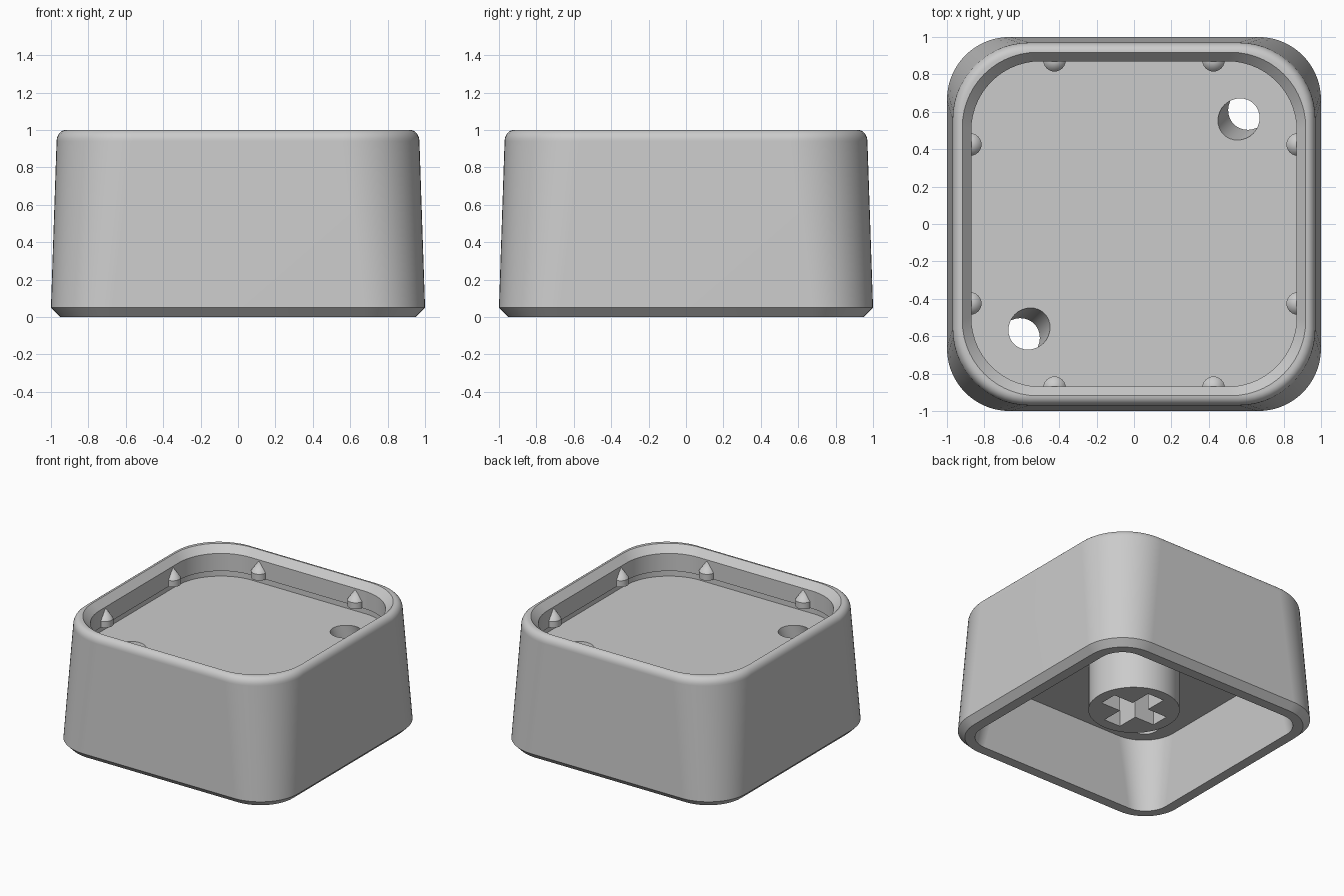
import bpy, bmesh, math
from mathutils import Vector

cube = bpy.data.objects.get("Cube")
if cube:
    bpy.data.objects.remove(cube, do_unlink=True)

grey = bpy.data.materials.new("plain grey")
grey.use_nodes = True
tone = (0.6, 0.6, 0.6, 1)
grey.diffuse_color = tone
grey.node_tree.nodes["Principled BSDF"].inputs["Base Color"].default_value = tone

FLOOR, CEILING, STEM_BASE = 0.755, 0.545, 0.18
LIP = 0.805
CORNER = 14


def finish(bm, name, helper=False):
    bmesh.ops.recalc_face_normals(bm, faces=bm.faces)
    mesh = bpy.data.meshes.new(name)
    bm.to_mesh(mesh)
    bm.free()
    obj = bpy.data.objects.new(name, mesh)
    bpy.context.collection.objects.link(obj)
    mesh.materials.append(grey)
    obj.hide_render = helper
    return obj


def smooth(obj):
    bpy.ops.object.select_all(action="DESELECT")
    obj.select_set(True)
    bpy.context.view_layer.objects.active = obj
    bpy.ops.object.shade_smooth_by_angle(angle=math.radians(25))


def cut(obj, cutter):
    mod = obj.modifiers.new("cut", "BOOLEAN")
    mod.operation, mod.solver, mod.object = "DIFFERENCE", "EXACT", cutter
    bpy.context.view_layer.objects.active = obj
    bpy.ops.object.modifier_apply(modifier=mod.name)
    bpy.data.objects.remove(cutter, do_unlink=True)


def rounded_square(z, half, radius):
    points = []
    for quarter in range(4):
        mid = math.pi / 4 + quarter * math.pi / 2
        cx = math.copysign(half - radius, math.cos(mid))
        cy = math.copysign(half - radius, math.sin(mid))
        for i in range(CORNER + 1):
            a = (quarter + i / CORNER) * math.pi / 2
            points.append((cx + radius * math.cos(a), cy + radius * math.sin(a), z))
    return points


def rod(bm, start, end, r1, r2, segments=32):
    start, end = Vector(start), Vector(end)
    axis = end - start
    made = bmesh.ops.create_cone(bm, cap_ends=True, segments=segments,
                                 radius1=r1, radius2=r2, depth=axis.length)
    turn = axis.to_track_quat("Z", "Y").to_matrix().to_4x4()
    turn.translation = (start + end) / 2
    bmesh.ops.transform(bm, matrix=turn, verts=made["verts"])


# Body: one shell from the ceiling inside, round the foot and rim, to the tray floor
rings = [(CEILING, 0.84, 0.28), (0, 0.87, 0.19), (0, 0.95, 0.285),
         (0.05, 1.0, 0.335), (0.94, 0.97, 0.41)]
for step in range(1, 7):
    a = step / 6 * math.pi / 2
    inset = 0.05 * (1 - math.cos(a))
    rings.append((0.94 + 0.06 * math.sin(a), 0.97 - inset, 0.41 - inset))
# Chamfered inner rim, tray wall and the groove under it
rings += [(1, 0.918, 0.40), (0.945, 0.87, 0.37), (LIP, 0.87, 0.37),
          (LIP, 0.89, 0.39), (FLOOR, 0.89, 0.39)]
bm = bmesh.new()
loops = [[bm.verts.new(p) for p in rounded_square(*ring)] for ring in rings]
for low, high in zip(loops, loops[1:]):
    for i in range(len(low)):
        j = (i + 1) % len(low)
        bm.faces.new((low[i], low[j], high[j], high[i]))
bm.faces.new(loops[0])
bm.faces.new(loops[-1])
body = finish(bm, "body_shell")

# Two slanted holes in opposite corners of the tray
upper = Vector((0.56, 0.56, FLOOR))
lower = Vector((0.615, 0.615, CEILING))
for side in (1, -1):
    flip = Vector((side, side, 1))
    reach = (lower - upper) * 0.5
    bm = bmesh.new()
    rod(bm, (upper - reach) * flip, (lower + reach) * flip, 0.108, 0.108)
    cut(body, finish(bm, "hole_cutter", True))
smooth(body)
body.modifiers.new("flat_sides", "WEIGHTED_NORMAL").keep_sharp = True

# Round stem with a cross-shaped socket
bm = bmesh.new()
rod(bm, (0, 0, STEM_BASE), (0, 0, CEILING + 0.02), 0.33, 0.33, 48)
stem = finish(bm, "stem")
for size in ((0.49, 0.145, 0.7), (0.145, 0.49, 0.7)):
    bm = bmesh.new()
    made = bmesh.ops.create_cube(bm, size=1)
    bmesh.ops.scale(bm, vec=size, verts=made["verts"])
    bmesh.ops.translate(bm, vec=(0, 0, STEM_BASE), verts=made["verts"])
    cut(stem, finish(bm, "socket_cutter", True))
smooth(stem)

# Pointed retaining pegs, two on each tray wall
for wall in range(4):
    a = wall * math.pi / 2
    out = Vector((math.cos(a), math.sin(a), 0))
    along = Vector((-out.y, out.x, 0))
    for side in (-1, 1):
        base = out * 0.875 + along * 0.425 * side
        foot, shoulder, tip = (base + Vector((0, 0, z)) for z in (LIP, 0.855, 0.94))
        bm = bmesh.new()
        rod(bm, foot, shoulder, 0.06, 0.06, 24)
        rod(bm, shoulder, tip, 0.06, 0, 24)
        smooth(finish(bm, "retaining_peg"))
